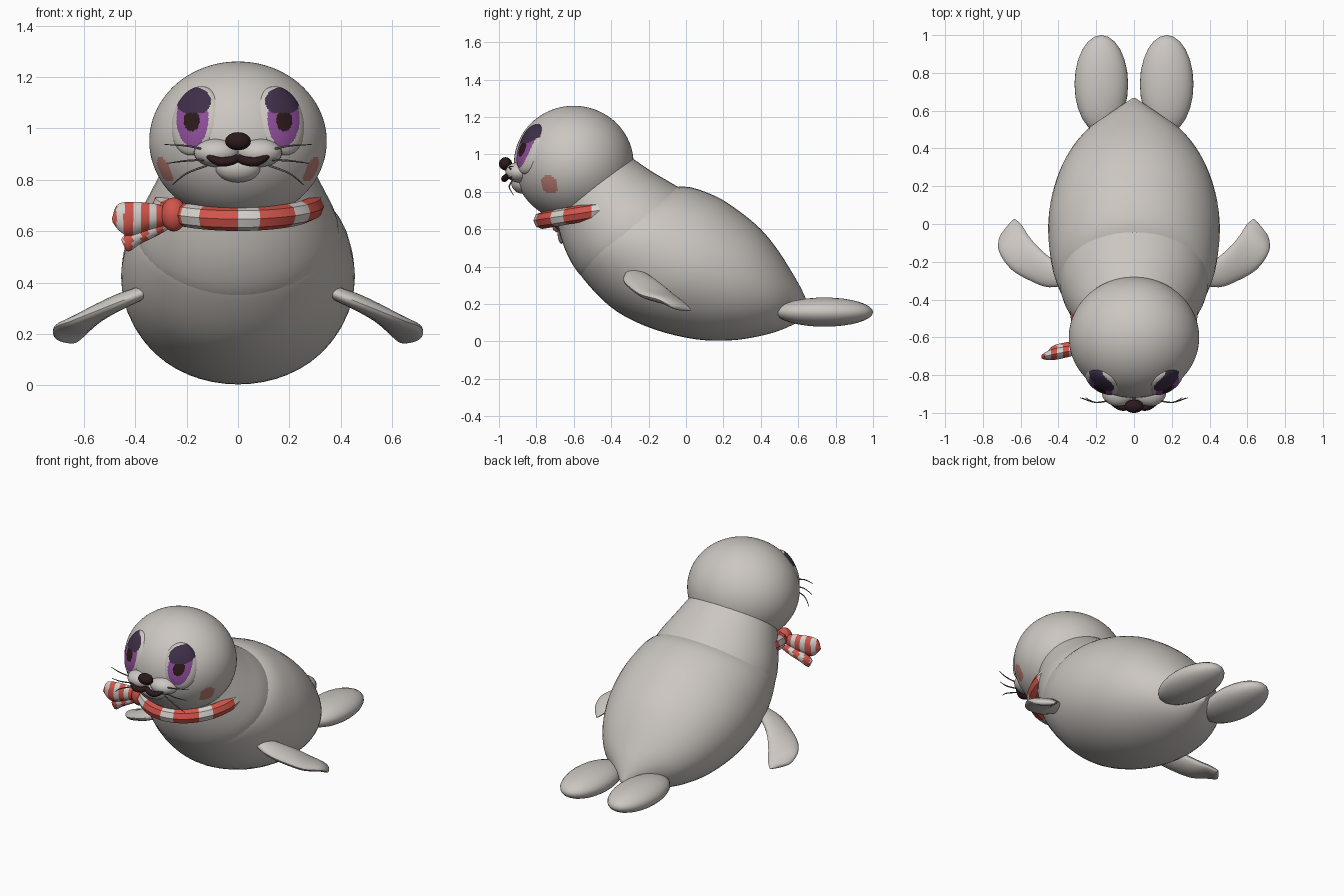
import bpy, bmesh, math
from mathutils import Vector as V

old = bpy.data.objects.get("Cube")
if old:
    bpy.data.objects.remove(old, do_unlink=True)


def material(name, r, g, b):
    m = bpy.data.materials.new(name)
    m.use_nodes = True
    m.diffuse_color = (r, g, b, 1)
    m.node_tree.nodes["Principled BSDF"].inputs["Base Color"].default_value = (r, g, b, 1)
    return m


FUR = material("grey fur", .60, .565, .53)
RED = material("scarf red", .64, .09, .07)
WHITE = material("scarf white", .66, .63, .60)
PURPLE = material("iris purple", .27, .075, .32)
LID = material("eyelid plum", .05, .028, .065)
DARK = material("dark brown", .025, .01, .011)
BLUSH = material("cheek pink", .52, .21, .18)
WHISKER = material("whisker grey", .14, .13, .125)


def finish(name, bm, mats, rule=None):
    """Turn a bmesh into a smooth object, colouring faces by a rule on their centre."""
    bmesh.ops.recalc_face_normals(bm, faces=bm.faces)
    if rule:
        for f in bm.faces:
            f.material_index = rule(f.calc_center_median())
    me = bpy.data.meshes.new(name)
    bm.to_mesh(me)
    bm.free()
    for m in mats:
        me.materials.append(m)
    ob = bpy.data.objects.new(name, me)
    bpy.context.collection.objects.link(ob)
    bpy.ops.object.select_all(action='DESELECT')
    ob.select_set(True)
    bpy.context.view_layer.objects.active = ob
    bpy.ops.object.shade_smooth_by_angle(angle=math.radians(40))
    return ob


def spline(p, t):
    """Catmull-Rom through a list of vectors, t in index units."""
    i = min(int(t), len(p) - 2)
    u = t - i
    a, b, c, d = p[max(i - 1, 0)], p[i], p[i + 1], p[min(i + 2, len(p) - 1)]
    return b + (c - a) * (u / 2) + (a * 2 - b * 5 + c * 4 - d) * (u * u / 2) \
        + (b * 3 - a - c * 3 + d) * (u ** 3 / 2)


def loft(name, rings, mats, sides=32, steps=4, rule=None):
    """Elliptical sections given as (end, opposite end, half-width vector)."""
    bm = bmesh.new()
    tracks = [[V(r[k]) for r in rings] for k in range(3)]
    loops = []
    for j in range((len(rings) - 1) * steps + 1):
        a, b, w = (spline(tr, j / steps) for tr in tracks)
        loops.append([bm.verts.new((a + b) / 2 + (a - b) / 2 * math.cos(q) + w * math.sin(q))
                      for q in (math.tau * k / sides for k in range(sides))])
    for p, q in zip(loops, loops[1:]):
        for k in range(sides):
            n = (k + 1) % sides
            bm.faces.new((p[k], p[n], q[n], q[k]))
    bm.faces.new(loops[0])
    bm.faces.new(loops[-1])
    return finish(name, bm, mats, rule)


def ball(name, centre, radii, mats, segs=32, rows=20, facing=None, rule=None):
    """Ellipsoid; facing turns its pole towards a direction."""
    bm = bmesh.new()
    bmesh.ops.create_uvsphere(bm, u_segments=segs, v_segments=rows, radius=1)
    bmesh.ops.scale(bm, vec=radii, verts=bm.verts)
    if facing:
        z = V(facing).normalized()
        x = V((0, 0, 1)).cross(z).normalized()
        y = z.cross(x)
        for v in bm.verts:
            v.co = x * v.co.x + y * v.co.y + z * v.co.z
    bmesh.ops.translate(bm, vec=centre, verts=bm.verts)
    return finish(name, bm, mats, rule)


def strand(name, points, radii, size, mat):
    cu = bpy.data.curves.new(name, 'CURVE')
    cu.dimensions = '3D'
    cu.bevel_depth = size
    cu.bevel_resolution = 2
    cu.use_fill_caps = True
    sp = cu.splines.new('POLY')
    path = [V(p) for p in points]
    rad = [V((r, 0, 0)) for r in radii]
    n = (len(path) - 1) * 5
    sp.points.add(n)
    for j in range(n + 1):
        sp.points[j].co = (*spline(path, j / 5), 1)
        sp.points[j].radius = spline(rad, j / 5).x
    cu.materials.append(mat)
    ob = bpy.data.objects.new(name, cu)
    bpy.context.collection.objects.link(ob)


def torso(name, rows):
    loft(name, [((0, ya, za), (0, yb, zb), (w, 0, 0)) for ya, za, yb, zb, w in rows], [FUR], 48)


# Body and neck: upper y z, lower y z, half-width
torso("body", [(-.38, .68, -.55, .53, .12), (-.2, .78, -.60, .43, .33), (-.02, .829, -.52, .30, .415),
               (.15, .78, -.37, .16, .45), (.28, .70, -.17, .065, .45), (.4, .60, .05, .012, .41),
               (.49, .49, .24, .006, .345), (.56, .38, .4, .03, .255), (.62, .275, .53, .07, .13),
               (.668, .16, .668, .14, .005)])
torso("neck", [(-.36, 1.03, -.70, .68, .27), (-.2, .92, -.65, .5, .345),
               (-.1, .86, -.57, .36, .39), (.02, .79, -.45, .27, .40)])

# Head with blushing cheeks
ball("head", (0, -.6, .95), (.345, .32, .31), [FUR, BLUSH], 144, 96,
     rule=lambda c: int((V((abs(c.x), c.y, c.z)) - V((.285, -.73, .84))).length < .052))


def inside(x, z, cx, cz, rx, rz):
    return ((x - cx) / rx) ** 2 + ((z - cz) / rz) ** 2 < 1


def eye_colour(c):
    x = abs(c.x)
    if inside(x, c.z, .173, 1.105, .068, .055) and c.z > 1.06:
        return 2
    if inside(x, c.z, .18, 1.03, .031, .042):
        return 3
    return int(inside(x, c.z, .177, 1.04, .062, .112))


for s, side in ((1, "left"), (-1, "right")):
    # Eyes bulge slightly from the head
    out = V((s * 1.51, -2.51, .94)).normalized()
    ball(side + "_eye", V((s * .18, -.857, 1.04)) - out * .035, (.105, .14, .05),
         [FUR, PURPLE, LID, DARK], 96, 72, out, eye_colour)

    # Muzzle pad, mouth half and whiskers
    ball(side + "_muzzle", (s * .083, -.89, .905), (.088, .075, .055), [FUR])
    strand(side + "_mouth", [(0, -.955, .885), (s * .03, -.968, .873), (s * .07, -.970, .870),
                             (s * .105, -.955, .885), (s * .13, -.935, .908)],
           [1, 1.1, 1.1, .8, .3], .016, DARK)
    for z0, z1, z2, x2 in ((.915, .932, .937, .285), (.878, .874, .864, .275), (.855, .825, .78, .255)):
        strand(side + "_whisker", [(s * .12, -.93, z0), (s * .20, -.945, z1), (s * x2, -.92, z2)],
               [1.2, 1, .4], .0035, WHISKER)

    # Front flipper: leading edge x y, trailing edge x y, half thickness
    def drop(x, y):
        return (s * x, y, .35 - .4 * (x - .4) - .5 * max(0, y + .15))

    rows = [(.34, -.32, .34, -.24, .024), (.45, -.335, .44, -.18, .032), (.55, -.30, .51, -.12, .034),
            (.65, -.24, .56, -.06, .032), (.713, -.15, .59, -.012, .026), (.715, -.08, .61, .01, .02),
            (.685, -.03, .622, .02, .014), (.638, .026, .632, .026, .003)]
    normal = V((s * .37, .2, .9))
    loft(side + "_front_flipper", [(drop(a, b), drop(c, d), normal * t) for a, b, c, d, t in rows],
         [FUR], 20)

    # Rear flipper
    ball(side + "_rear_flipper", (s * .173, .74, .157), (.142, .26, .078), [FUR], 24, 16)

ball("chin", (0, -.875, .85), (.09, .06, .06), [FUR])
ball("nose", (0, -.965, .95), (.05, .035, .035), [DARK])

# Scarf: striped band round the front of the neck
band = []
for d in range(-102, 103, 3):
    t = math.radians(d)
    c = V((.29 * math.sin(t), -.47 - .30 * math.cos(t), .70 - .053 * math.cos(t)))
    r = V((math.sin(t), -math.cos(t), 0))
    size = .046 if abs(d) < 98 else .034
    band.append((c + V((0, 0, size)), c - V((0, 0, size)), r * size))


def band_colour(c):
    angle = math.degrees(math.atan2(c.x / .29, -(c.y + .47) / .30))
    return int(angle % 42 < 15)


loft("scarf_band", band, [RED, WHITE], 8, 1, band_colour)
ball("scarf_knot", (-.25, -.67, .665), (.05, .05, .066), [RED], 16, 12)


# Scarf tails: x z upper, x z lower, half thickness
def tail(name, y, rows):
    loft(name, [((a, y + .2 * (a + .3), b), (c, y + .2 * (c + .3), d), (0, t, 0))
                for a, b, c, d, t in rows], [RED, WHITE], 10, 6,
         lambda c: int((-c.x - .285) % .062 > .034))


tail("scarf_upper_tail", -.665, [(-.26, .69, -.26, .63, .02), (-.33, .708, -.33, .61, .03),
                                 (-.42, .714, -.42, .583, .032), (-.47, .702, -.46, .60, .022),
                                 (-.49, .65, -.488, .635, .008)])
tail("scarf_lower_tail", -.64, [(-.26, .66, -.25, .62, .015), (-.33, .63, -.31, .585, .025),
                                (-.42, .60, -.38, .55, .026), (-.45, .575, -.42, .523, .016),
                                (-.452, .56, -.435, .525, .006)])
